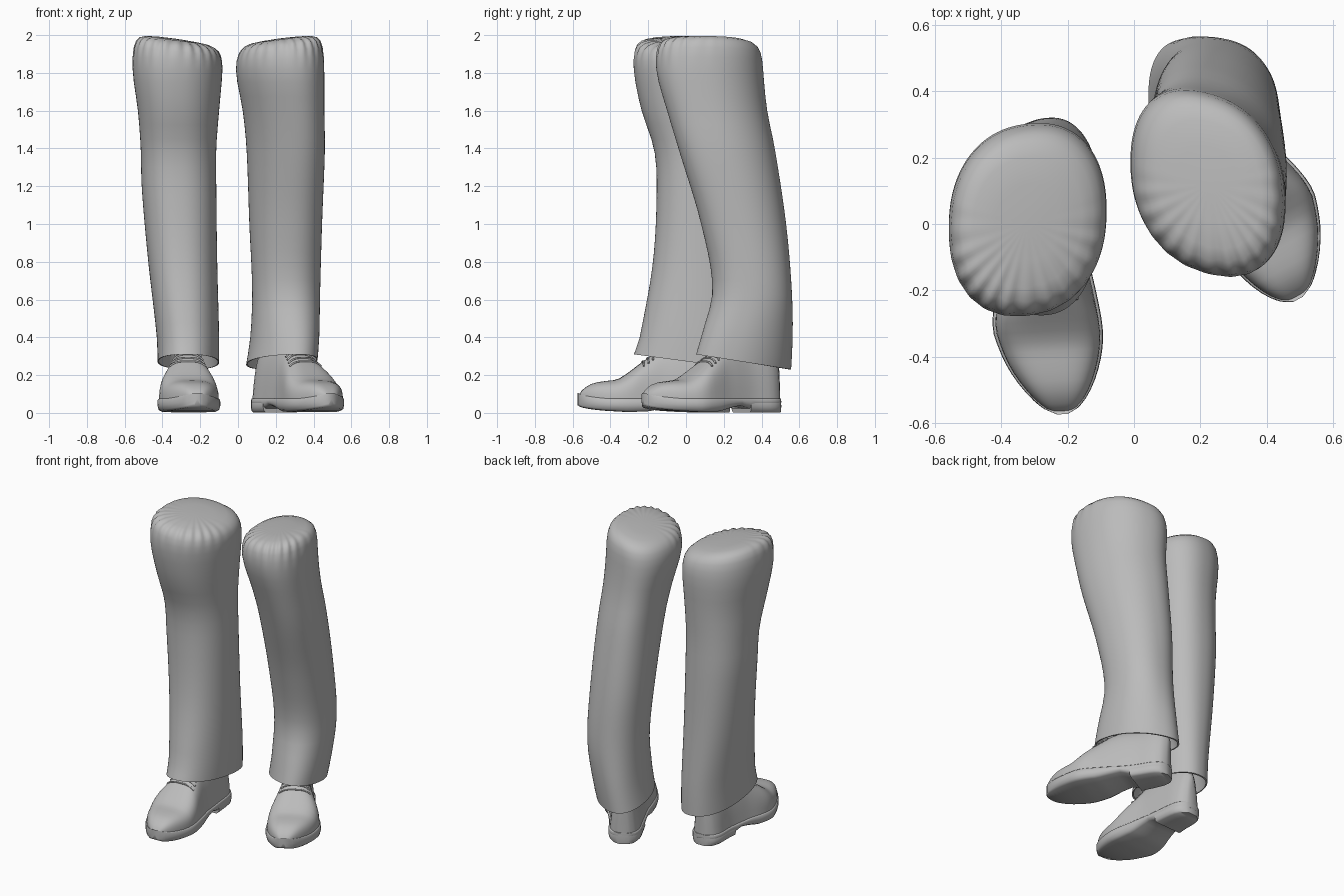
import bpy, bmesh, math
from mathutils import Vector, Matrix

cube = bpy.data.objects.get("Cube")
if cube:
    bpy.data.objects.remove(cube, do_unlink=True)

grey = bpy.data.materials.new("plain grey")
grey.use_nodes = True
GREY = (0.5, 0.5, 0.5, 1)
grey.diffuse_color = GREY
grey.node_tree.nodes["Principled BSDF"].inputs["Base Color"].default_value = GREY


def sample(table, t):
    """Smooth interpolation of rows whose first entry is the position."""
    rows = sorted(table)
    t = min(max(t, rows[0][0]), rows[-1][0])
    i = max(k for k in range(len(rows) - 1) if rows[k][0] <= t)
    a, b = rows[i], rows[i + 1]
    p, n = rows[max(i - 1, 0)], rows[min(i + 2, len(rows) - 1)]
    step = b[0] - a[0]
    f = (t - a[0]) / step
    out = []
    for k in range(1, len(a)):
        ma = (b[k] - p[k]) / (b[0] - p[0]) * step
        mb = (n[k] - a[k]) / (n[0] - a[0]) * step
        out.append((2*f**3 - 3*f*f + 1) * a[k] + (f**3 - 2*f*f + f) * ma
                   + (3*f*f - 2*f**3) * b[k] + (f**3 - f*f) * mb)
    return out


def bulge(value, power):
    """Signed power, used to make ovals slightly boxy."""
    return math.copysign(abs(value) ** power, value)


def loft(name, rings, matrix=Matrix(), angle=50):
    """Skin closed rings of equal length and cap both ends."""
    bm = bmesh.new()
    loops = [[bm.verts.new(matrix @ Vector(p)) for p in ring] for ring in rings]
    n = len(loops[0])
    for a, b in zip(loops, loops[1:]):
        for i in range(n):
            j = (i + 1) % n
            bm.faces.new((a[i], a[j], b[j], b[i]))
    for ring in (loops[0], loops[-1]):
        mid = bm.verts.new(sum((v.co for v in ring), Vector()) / n)
        for i in range(n):
            bm.faces.new((ring[i], ring[(i + 1) % n], mid))
    bmesh.ops.recalc_face_normals(bm, faces=bm.faces)
    mesh = bpy.data.meshes.new(name)
    bm.to_mesh(mesh)
    bm.free()
    obj = bpy.data.objects.new(name, mesh)
    bpy.context.collection.objects.link(obj)
    obj.data.materials.append(grey)
    bpy.ops.object.select_all(action='DESELECT')
    obj.select_set(True)
    bpy.context.view_layer.objects.active = obj
    bpy.ops.object.shade_smooth_by_angle(angle=math.radians(angle))


def trouser(name, table, slope):
    """table: height, x min, x max, y front, y back, lean of the oval."""
    def ring(z, scale=1.0, cap=0.0, hem=0.0, pleat=0.0):
        x0, x1, y0, y1, lean = sample(table, z)
        cx, cy, rx, ry = (x0+x1)/2, (y0+y1)/2, (x1-x0)/2, (y1-y0)/2
        side = math.sqrt(1 - lean**2)
        reach = (abs(lean) ** 1.8 + side ** 1.8) ** 0.556
        pts = []
        for i in range(144):
            t = math.tau * i / 144
            c, s = bulge(math.cos(t), 0.89), bulge(math.sin(t), 0.89)
            dx = rx * c
            dy = ry * (lean * c + side * s) / reach
            front = min(1, max(0, 0.3 - dy / ry))
            wave = pleat * front * math.cos(24 * t)
            zz = z - hem * dy / ry + cap * (slope * c * scale - abs(slope) * 0.7)
            pts.append((cx + dx * (scale + wave), cy + dy * (scale + wave), zz + 0.15 * wave))
        return pts
    # inner lining, turned hem, then the outside up to the gathered top
    rings = [ring(0.40, 0.85), ring(0.27, 0.96, hem=0.04), ring(0.27, hem=0.04),
             ring(0.32, hem=0.025)]
    rings += [ring(0.4 + 0.075 * i) for i in range(19)]
    rings += [ring(1.82, 0.998, 0.1), ring(1.88, 0.987, 0.4, pleat=0.003),
              ring(1.93, 0.957, 0.7, pleat=0.01), ring(1.963, 0.905, 0.9, pleat=0.016),
              ring(1.984, 0.82, 1, pleat=0.016), ring(1.996, 0.68, 1, pleat=0.01),
              ring(2.002, 0.4, 1), ring(2.004, 0.08, 1)]
    loft(name, rings)


trouser("right_trouser_leg", [
    (0.25, -0.425, -0.10, -0.28, 0.32, 0.06), (0.4, -0.43, -0.10, -0.245, 0.32, 0.05),
    (0.8, -0.475, -0.11, -0.175, 0.305, 0.04), (1.2, -0.51, -0.115, -0.155, 0.295, 0.04),
    (1.4, -0.515, -0.115, -0.17, 0.29, 0.05), (1.6, -0.53, -0.10, -0.235, 0.295, 0.08),
    (1.8, -0.557, -0.083, -0.275, 0.305, 0.09), (2.0, -0.562, -0.08, -0.285, 0.295, 0.09)],
    -0.035)
trouser("left_trouser_leg", [
    (0.25, 0.04, 0.42, 0.05, 0.555, -0.35), (0.4, 0.065, 0.43, 0.08, 0.565, -0.24),
    (0.65, 0.075, 0.435, 0.14, 0.56, -0.08), (1.0, 0.06, 0.445, 0.08, 0.53, -0.14),
    (1.4, 0.045, 0.46, -0.04, 0.47, -0.23), (1.6, 0.025, 0.457, -0.10, 0.43, -0.24),
    (1.8, -0.01, 0.457, -0.155, 0.41, -0.22), (2.0, -0.005, 0.457, -0.165, 0.405, -0.2)],
    0.03)

# shoe rows: distance from heel, half width, side shift, sole bottom, top height
SHOE = [(0, 0.03, 0, 0.01, 0.27), (0.02, 0.066, 0, 0.005, 0.31),
        (0.07, 0.093, 0, 0.005, 0.34), (0.2, 0.104, 0, 0.005, 0.35),
        (0.34, 0.125, 0.01, 0.012, 0.345), (0.45, 0.15, 0.017, 0.008, 0.275),
        (0.53, 0.161, 0.017, 0.005, 0.215), (0.59, 0.154, 0.01, 0.008, 0.178),
        (0.66, 0.132, 0.003, 0.012, 0.168), (0.73, 0.094, -0.006, 0.02, 0.153),
        (0.78, 0.05, -0.012, 0.03, 0.118), (0.80, 0.012, -0.015, 0.04, 0.085)]
STATIONS = [0, 0.007, 0.02, 0.04] + [0.07 + 0.03 * i for i in range(23)]
STATIONS += [0.755, 0.77, 0.782, 0.792, 0.8]


def arch(u, t, grow=0.0):
    """Point on the shoe upper at station u and angle t across it."""
    w, shift, low, top = sample(SHOE, u)
    ankle = min(1, max(0, (0.5 - u) / 0.15))
    base = low + 0.05
    x = (w * 0.97 + grow) * bulge(math.cos(t), 0.65)
    z = base + (top - base + grow) * max(math.sin(t), 0) ** 0.65
    x *= 1 - 0.3 * ankle * (z - base) / (top - base)
    return (shift + x, -u, z)


def shoe(side, heel, turn, flip):
    matrix = (Matrix.Translation(heel) @ Matrix.Rotation(math.radians(turn), 4, 'Z')
              @ Matrix.Diagonal((flip, 1, 1, 1)))
    upper = [[arch(u, math.pi * i / 28) for i in range(29)] for u in STATIONS]
    loft(side + "_shoe_upper", upper, matrix)

    # sole with rounded edges and a raised arch
    def sole_ring(u, low, high):
        w, shift, _, _ = sample(SHOE, u)
        half = [(0.84, low), (0.96, low + 0.01), (1, (low + high) / 2),
                (0.99, high - 0.006), (0.95, high)]
        pts = [((w + 0.004) * a, z) for a, z in half]
        pts += [(-x, z) for x, z in reversed(pts)]
        return [(shift + x, 0.003 - u * 1.006, z) for x, z in pts]
    sole = []
    for u in STATIONS:
        low = sample(SHOE, u)[2]
        lift = 0.03 * max(0, 1 - abs(u - 0.28) / 0.14) if u > 0.2 else 0.03
        sole.append(sole_ring(u, low + lift, max(low + 0.065, 0.075)))
    loft(side + "_shoe_sole", sole, matrix, 70)
    heel_rings = [sole_ring(u, 0.002, 0.06) for u in STATIONS if u < 0.23]
    loft(side + "_shoe_heel", heel_rings, matrix)

    # laces wrapped across the instep
    laces = bpy.data.curves.new(side + "_laces", 'CURVE')
    laces.dimensions = '3D'
    laces.bevel_depth = 0.005
    laces.bevel_resolution = 2
    laces.use_fill_caps = True
    for k in range(4):
        line = laces.splines.new('POLY')
        line.points.add(12)
        for i, p in enumerate(line.points):
            t = math.radians(55 + 70 * i / 12)
            p.co = (*(matrix @ Vector(arch(0.38 + 0.025 * k, t, 0.002))), 1)
    obj = bpy.data.objects.new(side + "_laces", laces)
    bpy.context.collection.objects.link(obj)
    obj.data.materials.append(grey)


shoe("right", (-0.272, 0.227, 0), 3, -1)
shoe("left", (0.125, 0.485, 0), 28.5, 1)
